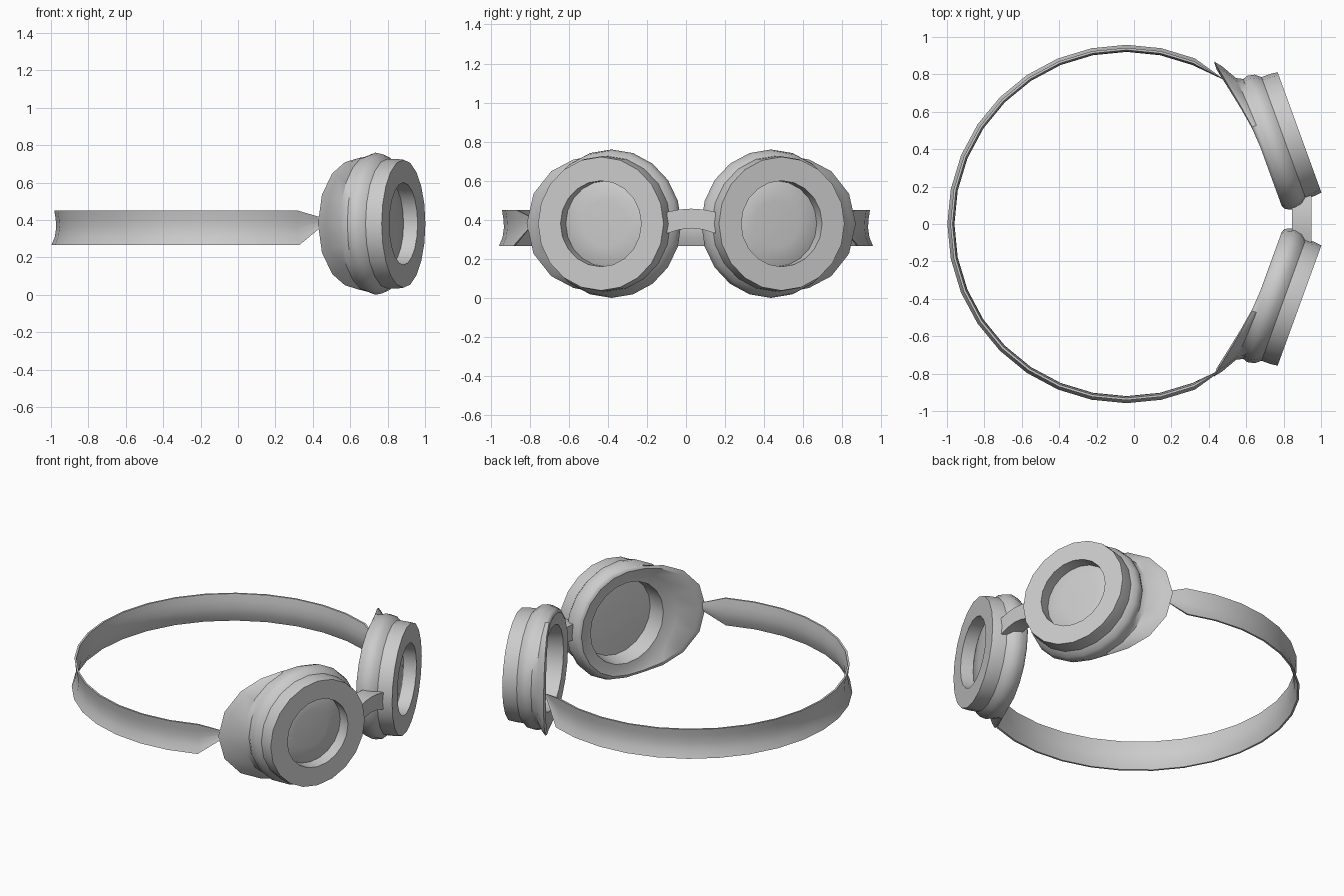
import bpy, bmesh, math
from mathutils import Vector

if "Cube" in bpy.data.objects:
    bpy.data.objects.remove(bpy.data.objects["Cube"])

SEG = 20                 # sides of each eyecup
TILT = math.radians(20)  # cups turn outward
CY = 0.027               # symmetry plane of the cups


def make(name, rows, close_rows, close_ring, angle=35):
    """Skin a grid of points (list of equal-length rows) into an object."""
    bm = bmesh.new()
    grid = [[bm.verts.new(p) for p in row] for row in rows]
    n, m = len(grid), len(grid[0])
    for i in range(n if close_rows else n - 1):
        for j in range(m if close_ring else m - 1):
            a, b = grid[i], grid[(i + 1) % n]
            k = (j + 1) % m
            bm.faces.new((a[j], a[k], b[k], b[j]))
    if not close_rows:
        bm.faces.new(grid[0])
        bm.faces.new(grid[-1])
    bmesh.ops.remove_doubles(bm, verts=bm.verts, dist=0.0005)
    bmesh.ops.recalc_face_normals(bm, faces=bm.faces)
    me = bpy.data.meshes.new(name)
    bm.to_mesh(me)
    bm.free()
    ob = bpy.data.objects.new(name, me)
    bpy.context.collection.objects.link(ob)
    bpy.ops.object.select_all(action='DESELECT')
    ob.select_set(True)
    bpy.context.view_layer.objects.active = ob
    bpy.ops.object.shade_smooth_by_angle(angle=math.radians(angle))
    return ob


def ring(u, r, du, dr, side):
    """Ring around the cup axis; du/dr stretch it toward the temple."""
    pts = []
    for i in range(SEG):
        a = 2 * math.pi * i / SEG
        w = max(0, math.cos(a)) ** 2
        uu, rr = u + du * w, r + dr * w
        t = rr * math.cos(a)
        x = 0.885 + uu * math.cos(TILT) - t * math.sin(TILT)
        y = 0.463 + uu * math.sin(TILT) + t * math.cos(TILT)
        pts.append(Vector((x, CY + side * y, 0.38 + rr * math.sin(a))))
    return pts


# depth, radius, and temple stretch of both
CUP = [(0, .22, 0, 0), (0, .342, 0, 0), (-.04, .347, 0, 0), (-.09, .347, 0, 0),
       (-.12, .372, 0, 0), (-.16, .380, 0, 0), (-.185, .371, 0, 0),
       (-.202, .364, -.018, .025), (-.213, .358, -.055, .115),
       (-.219, .350, -.081, .163), (-.224, .338, -.078, .130),
       (-.218, .320, -.020, .03), (-.215, .265, 0, 0), (-.10, .25, 0, 0),
       (-.09, .22, 0, 0)]
LENS = [(-.072, .02, 0, 0), (-.074, .12, 0, 0), (-.08, .222, 0, 0),
        (-.10, .252, 0, 0), (-.105, .12, 0, 0), (-.105, .02, 0, 0)]

for side, label in ((1, "left"), (-1, "right")):
    make("eyecup_" + label, [ring(*p, side) for p in CUP], True, True)
    make("lens_" + label, [ring(*p, side) for p in LENS], False, True)

# head strap: slightly hollow band, 32-sided circle, tapering to a tip at the cups
outer = [(.942, .45), (.935, .405), (.932, .36), (.939, .31), (.958, .265)]
section = outer + [(r - .012, z) for r, z in reversed(outer)]
rows = []
for k in range(5, 28):
    a = math.radians(11.25 * k)
    s = 0.08 if k in (5, 27) else 1
    row = []
    for r, z in section:
        r = .93 + (r - .93) * s
        row.append((-.04 + r * math.cos(a), r * math.sin(a), .40 + (z - .40) * s))
    rows.append(row)
make("head_strap", rows, False, True, 50)

# nose bridge: small arched block between the cups
rows = []
for dy, lo, hi in ((-.125, .33, .44), (-.06, .35, .453), (0, .357, .457),
                   (.06, .35, .453), (.125, .33, .44)):
    y = CY + dy
    rows.append([(.95, y, lo), (.95, y, hi), (.845, y, hi), (.845, y, lo)])
make("nose_bridge", rows, False, True)
